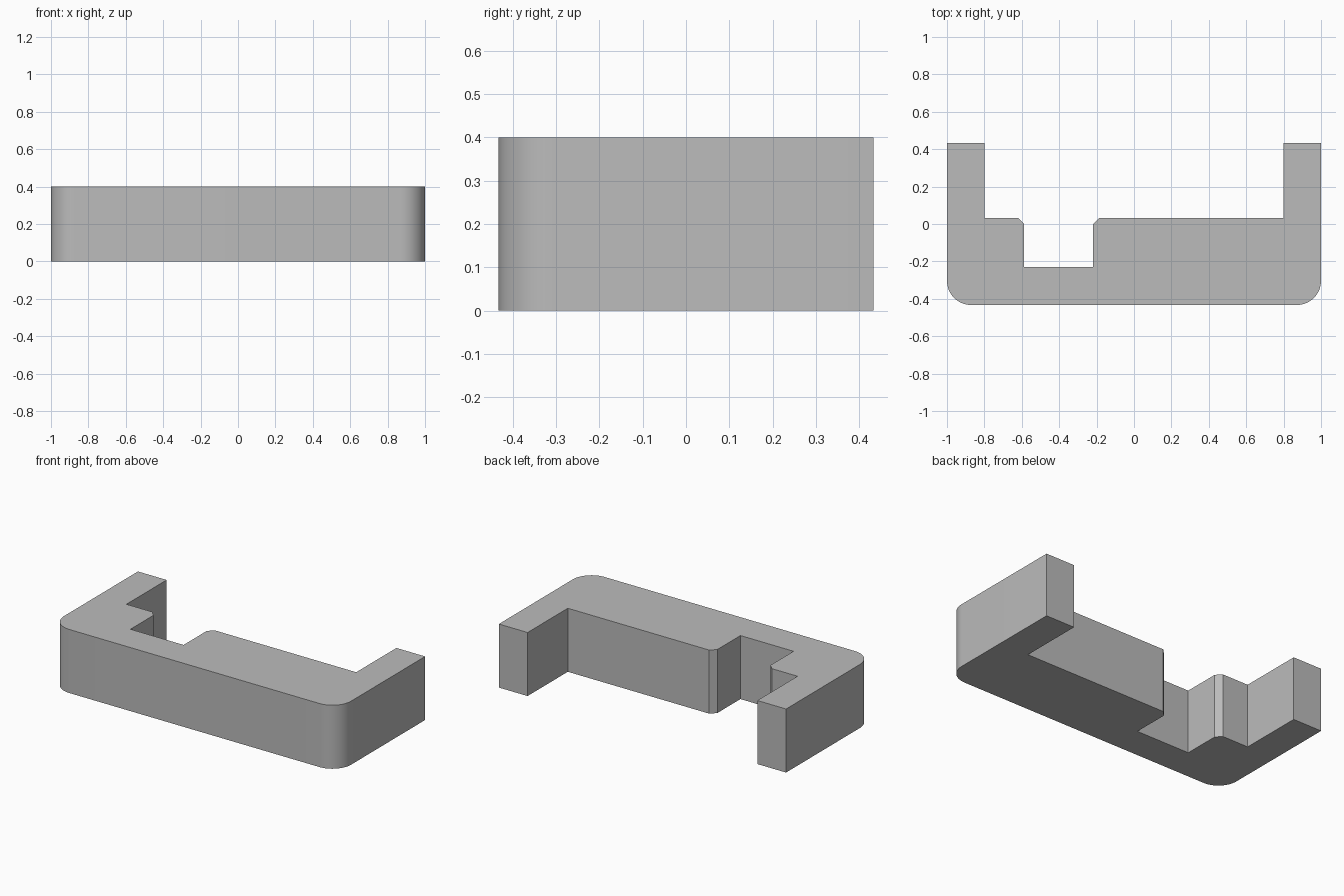
import bpy
import bmesh
from math import cos, sin, pi

cube = bpy.data.objects.get("Cube")
if cube:
    bpy.data.objects.remove(cube, do_unlink=True)

HEIGHT = 0.4
FRONT, BACK = -0.433, 0.433
RADIUS = 0.13

grey = bpy.data.materials.new("plain grey")
grey.use_nodes = True
colour = (0.5, 0.5, 0.5, 1)
grey.diffuse_color = colour
grey.node_tree.nodes["Principled BSDF"].inputs["Base Color"].default_value = colour


def corner(cx, start, steps=16):
    """Quarter circle for a rounded front corner."""
    cy = FRONT + RADIUS
    angles = [start + pi / 2 * i / steps for i in range(steps + 1)]
    return [(cx + RADIUS * cos(a), cy + RADIUS * sin(a)) for a in angles]


# Outline: rounded front, two arms, and a chamfered notch in the back
outline = corner(-1 + RADIUS, pi) + corner(1 - RADIUS, 1.5 * pi)
outline += [
    (1, BACK), (0.8, BACK), (0.8, 0.033),
    (-0.185, 0.033), (-0.218, 0), (-0.218, -0.23),
    (-0.588, -0.23), (-0.588, 0), (-0.621, 0.033),
    (-0.8, 0.033), (-0.8, BACK), (-1, BACK),
]

# Extrude the outline into the solid bracket
bm = bmesh.new()
base = bm.faces.new([bm.verts.new((x, y, 0)) for x, y in outline])
top = bmesh.ops.extrude_face_region(bm, geom=[base], use_keep_orig=True)
lifted = [v for v in top["geom"] if isinstance(v, bmesh.types.BMVert)]
bmesh.ops.translate(bm, verts=lifted, vec=(0, 0, HEIGHT))
bmesh.ops.recalc_face_normals(bm, faces=bm.faces)

mesh = bpy.data.meshes.new("bracket_body")
bm.to_mesh(mesh)
bm.free()
mesh.materials.append(grey)
body = bpy.data.objects.new("bracket_body", mesh)
bpy.context.collection.objects.link(body)

# Smooth the round corners and keep the other edges sharp
bpy.ops.object.select_all(action="DESELECT")
body.select_set(True)
bpy.context.view_layer.objects.active = body
bpy.ops.object.shade_smooth_by_angle(angle=pi / 6)
